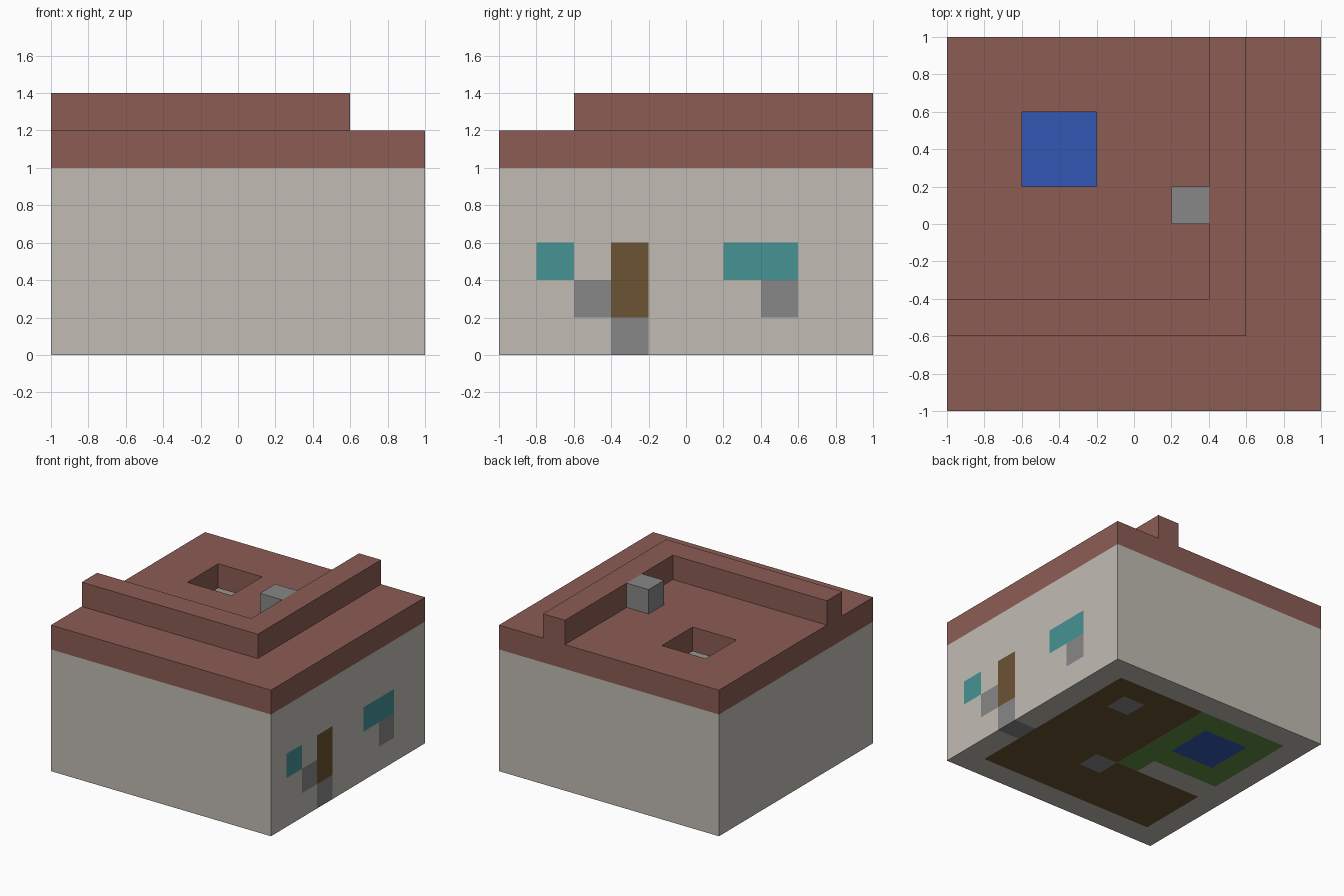
import bpy
import bmesh
from itertools import product
from mathutils import Vector

CELL = 0.2   # block size; the house sits on a ten by ten block plan

cube = bpy.data.objects.get("Cube")
if cube:
    bpy.data.objects.remove(cube, do_unlink=True)


def material(name, rgb):
    """Flat material from an sRGB colour."""
    linear = [((c / 255 + 0.055) / 1.055) ** 2.4 for c in rgb]
    mat = bpy.data.materials.new(name)
    mat.use_nodes = True
    mat.diffuse_color = (*linear, 1)
    bsdf = next(n for n in mat.node_tree.nodes if n.type == "BSDF_PRINCIPLED")
    bsdf.inputs["Base Color"].default_value = (*linear, 1)
    bsdf.inputs["Roughness"].default_value = 0.9
    return mat


plaster = material("plaster", (193, 188, 180))
brick = material("red_brick", (140, 93, 84))
stone = material("grey_stone", (135, 135, 135))
wood = material("brown_wood", (107, 83, 51))
glass = material("teal_glass", (70, 147, 149))
grass = material("green_grass", (96, 142, 68))
water = material("blue_water", (50, 87, 180))


def box(x, y, z):
    """Set of blocks between inclusive block indices on each axis."""
    return set(product(*(range(a, b + 1) for a, b in (x, y, z))))


def build(name, blocks, base, paint=()):
    """Mesh the outer skin of a set of blocks; paint is (blocks, material)."""
    mats = [base]
    slot = dict.fromkeys(blocks, 0)
    for region, mat in paint:
        if mat not in mats:
            mats.append(mat)
        for b in region & blocks:
            slot[b] = mats.index(mat)

    bm = bmesh.new()
    for b in sorted(blocks):
        centre = Vector((b[0] - 4.5, b[1] - 4.5, b[2] + 0.5)) * CELL
        for axis, sign in product(range(3), (-1, 1)):
            step = Vector((0, 0, 0))
            step[axis] = sign
            if tuple(int(p + q) for p, q in zip(b, step)) in blocks:
                continue
            u, v = Vector((0, 0, 0)), Vector((0, 0, 0))
            u[(axis + 1) % 3] = 1
            v[(axis + 2) % 3] = sign
            corners = (-u - v, u - v, u + v, v - u)
            face = bm.faces.new([bm.verts.new(centre + (step + c) * CELL / 2)
                                 for c in corners])
            face.material_index = slot[b]
    # Merge the block faces into large flat panels
    bmesh.ops.remove_doubles(bm, verts=bm.verts, dist=0.001)
    bmesh.ops.dissolve_limit(bm, angle_limit=0.01, verts=bm.verts,
                             edges=bm.edges, delimit={"MATERIAL"})
    bmesh.ops.triangulate(bm, faces=[f for f in bm.faces if len(f.verts) > 4])
    mesh = bpy.data.meshes.new(name)
    bm.to_mesh(mesh)
    bm.free()
    for mat in mats:
        mesh.materials.append(mat)
    obj = bpy.data.objects.new(name, mesh)
    bpy.context.collection.objects.link(obj)
    return obj


ALL, INNER = (0, 9), (1, 8)

# Outer walls with flush door, doorstep, windows and stone patches
front_door = box((9, 9), (3, 3), (1, 2))
doorstep = box((9, 9), (3, 3), (0, 0))
stone_patches = box((9, 9), (2, 2), (1, 1)) | box((9, 9), (7, 7), (1, 1))
windows = box((9, 9), (1, 1), (2, 2)) | box((9, 9), (6, 7), (2, 2))
build("outer_walls", box(ALL, ALL, (0, 4)) - box(INNER, INNER, (0, 4)), plaster,
      [(front_door, wood), (doorstep | stone_patches, stone), (windows, glass)])

# Partition between the courtyard and the room
partition = box((1, 3), (4, 4), (0, 4))
build("partition_wall", partition, plaster)

# Floor with courtyard lawn, pool and stone slabs
lawn = box((1, 4), (4, 8), (0, 0))
pool = box((2, 3), (6, 7), (0, 0))
slabs = box((7, 7), (7, 7), (0, 0)) | box((5, 5), (3, 3), (0, 0))
build("floor", box(INNER, INNER, (0, 0)) - partition, wood,
      [(lawn, grass), (pool, water), (slabs, stone)])

# Roof open above the pool
build("roof", box(ALL, ALL, (5, 5)) - box((2, 3), (6, 7), (5, 5)), brick)

# L-shaped parapet and chimney
build("parapet", box((0, 7), (2, 2), (6, 6)) | box((7, 7), (2, 9), (6, 6)), brick)
build("chimney", box((6, 6), (5, 5), (6, 6)), stone)
